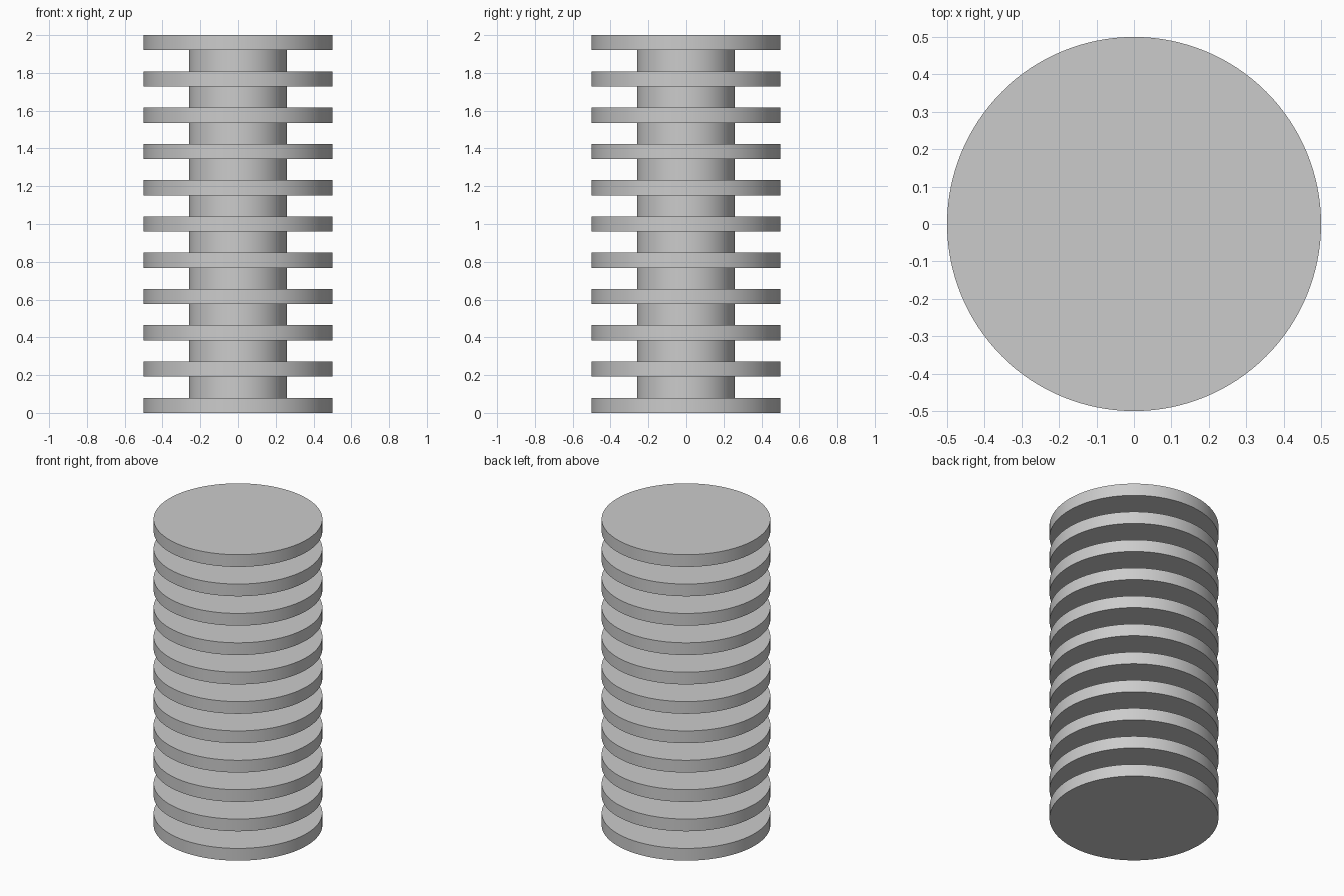
import bpy
import math

if "Cube" in bpy.data.objects:
    bpy.data.objects.remove(bpy.data.objects["Cube"], do_unlink=True)

HEIGHT = 2.0
DISC_COUNT = 11
DISC_RADIUS = 0.5
DISC_THICKNESS = 0.08
CORE_RADIUS = 0.26
SIDES = 128

# Single plain grey
grey = bpy.data.materials.new("light_grey")
grey.use_nodes = True
colour = (0.6, 0.6, 0.6, 1.0)
grey.diffuse_color = colour
grey.node_tree.nodes["Principled BSDF"].inputs["Base Color"].default_value = colour


def cylinder(name, radius, bottom, top):
    bpy.ops.mesh.primitive_cylinder_add(
        vertices=SIDES, radius=radius, depth=top - bottom,
        location=(0, 0, (bottom + top) / 2))
    part = bpy.context.object
    part.name = name
    part.data.materials.append(grey)
    bpy.ops.object.shade_smooth_by_angle(angle=math.radians(30))
    return part


# Evenly spaced fins from the base to the top
pitch = (HEIGHT - DISC_THICKNESS) / (DISC_COUNT - 1)
for i in range(DISC_COUNT):
    cylinder(f"fin_{i + 1}", DISC_RADIUS, i * pitch, i * pitch + DISC_THICKNESS)

# Core sections between neighbouring fins, sunk slightly into them
overlap = DISC_THICKNESS / 4
for i in range(DISC_COUNT - 1):
    cylinder(f"core_section_{i + 1}", CORE_RADIUS,
             i * pitch + DISC_THICKNESS - overlap, (i + 1) * pitch + overlap)
